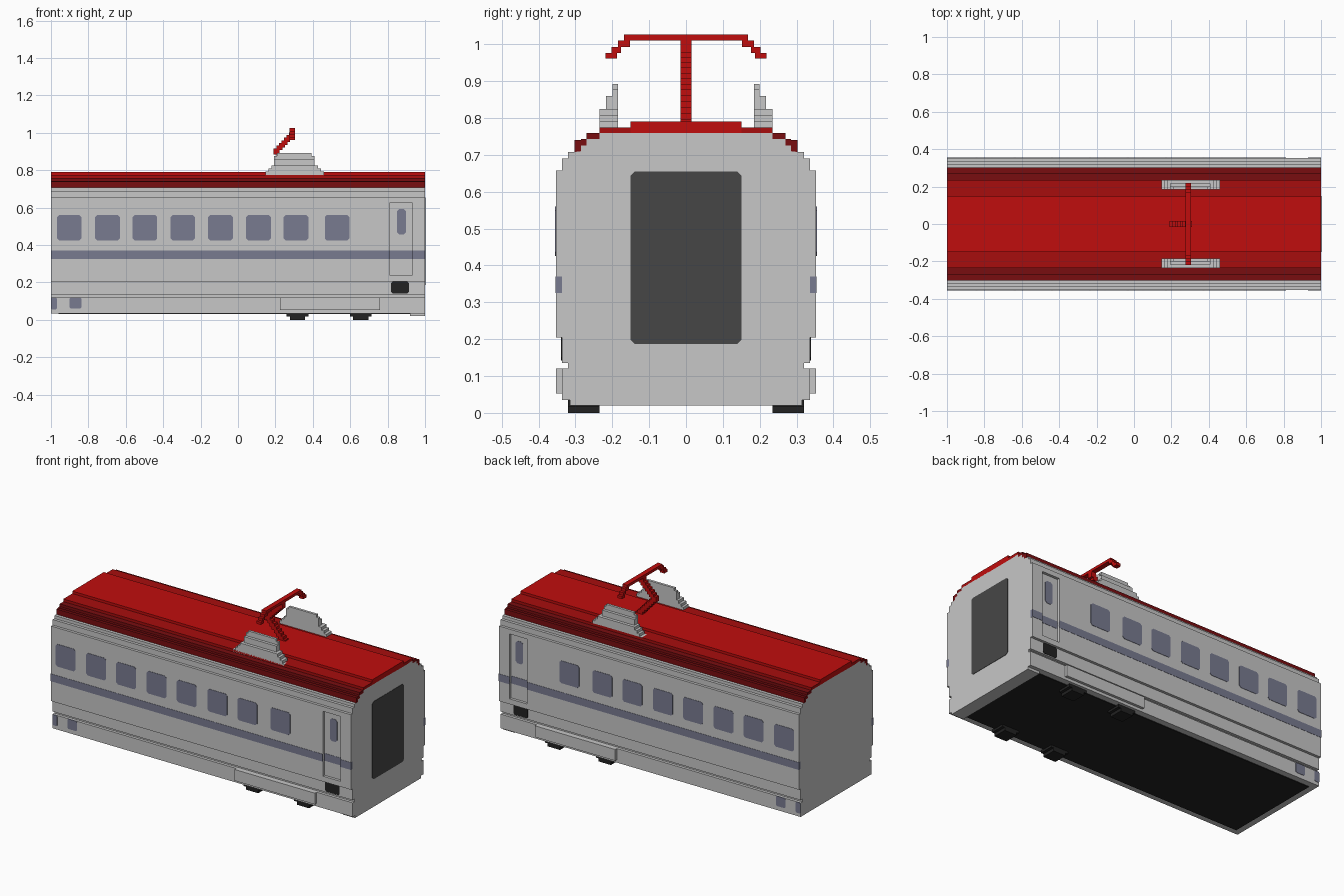
import bpy, bmesh

if "Cube" in bpy.data.objects:
    bpy.data.objects.remove(bpy.data.objects["Cube"], do_unlink=True)


def material(name, rgb):
    m = bpy.data.materials.new(name)
    m.use_nodes = True
    col = (*rgb, 1.0)
    m.diffuse_color = col
    m.node_tree.nodes["Principled BSDF"].inputs["Base Color"].default_value = col
    return m


GREY = material("light grey", (0.57, 0.57, 0.57))
RED = material("bright red", (0.53, 0.004, 0.004))
MID_RED = material("medium red", (0.39, 0.004, 0.004))
DARK_RED = material("dark red", (0.19, 0.004, 0.005))
BLUE = material("slate blue", (0.19, 0.198, 0.28))
BLACK = material("black", (0.016, 0.016, 0.016))
CHARCOAL = material("charcoal", (0.062, 0.062, 0.062))


def finish(name, bm, mat):
    bmesh.ops.recalc_face_normals(bm, faces=bm.faces)
    me = bpy.data.meshes.new(name)
    bm.to_mesh(me)
    bm.free()
    me.materials.append(mat)
    ob = bpy.data.objects.new(name, me)
    bpy.context.collection.objects.link(ob)
    return ob


def boxes(name, mat, items, mirror=False):
    """Boxes (x0, x1, y0, y1, z0, z1) in one object, optionally mirrored in y."""
    bm = bmesh.new()
    for x0, x1, y0, y1, z0, z1 in items:
        spans = [(y0, y1), (-y1, -y0)] if mirror else [(y0, y1)]
        for a, b in spans:
            verts = bmesh.ops.create_cube(bm, size=1)["verts"]
            for v in verts:
                v.co = ((x0 + x1) / 2 + v.co.x * (x1 - x0),
                        (a + b) / 2 + v.co.y * (b - a),
                        (z0 + z1) / 2 + v.co.z * (z1 - z0))
    return finish(name, bm, mat)


def extrude(bm, pts, offset):
    """Extrude a closed loop of 3D points into a solid."""
    f = bm.faces.new([bm.verts.new(p) for p in pts])
    new = bmesh.ops.extrude_face_region(bm, geom=[f], use_keep_orig=True)["geom"]
    for v in new:
        if isinstance(v, bmesh.types.BMVert):
            v.co.x += offset[0]
            v.co.y += offset[1]


def rounded(a0, a1, b0, b1, c=0.011):
    """Rectangle with clipped corners."""
    return [(a0 + c, b0), (a1 - c, b0), (a1, b0 + c), (a1, b1 - c),
            (a1 - c, b1), (a0 + c, b1), (a0, b1 - c), (a0, b0 + c)]


def side_panes(name, mat, rects, y, c=0.011):
    """Thin clipped plates on both long sides."""
    bm = bmesh.new()
    for r in rects:
        for s in (-1, 1):
            extrude(bm, [(a, s * (y - 0.002), b) for a, b in rounded(*r, c)], (0, s * 0.004))
    return finish(name, bm, mat)


# Stepped carriage shell
half = [(0.337, 0.035), (0.337, 0.12), (0.32, 0.12), (0.32, 0.136), (0.337, 0.136),
        (0.337, 0.69), (0.32, 0.69), (0.32, 0.708), (0.302, 0.708), (0.285, 0.71),
        (0.285, 0.725), (0.27, 0.725), (0.27, 0.743), (0.235, 0.743), (0.235, 0.759)]
profile = half + [(-y, z) for y, z in reversed(half)]
bm = bmesh.new()
extrude(bm, [(-1, y, z) for y, z in profile], (2, 0))
finish("carriage_shell", bm, GREY)

# Outer side cladding, leaving the doorway recessed
D0, D1, DB, DT = 0.813, 0.93, 0.237, 0.628
boxes("side_cladding", GREY, [
    (-1, D0, 0.33, 0.353, 0.205, 0.657),
    (D1, 1, 0.33, 0.353, 0.205, 0.657),
    (D0, D1, 0.33, 0.353, 0.205, DB),
    (D0, D1, 0.33, 0.353, DT, 0.657)], mirror=True)

# Skirt panels and lower end sill
boxes("skirt_panel", GREY, [(0.225, 0.76, 0.33, 0.353, 0.052, 0.12)], mirror=True)
boxes("end_sill", GREY, [(0.92, 1, -0.315, 0.315, 0.02, 0.04)])

# Stripe and windows on the sides
boxes("side_stripe", BLUE, [(-1.001, D0, 0.337, 0.3545, 0.325, 0.37),
                            (D1, 1.001, 0.337, 0.3545, 0.325, 0.37),
                            (D0, D1, 0.33, 0.3385, 0.325, 0.37)], mirror=True)
centres = [-0.902, -0.698, -0.498, -0.295, -0.094, 0.11, 0.31, 0.53]
side_panes("side_windows", BLUE, [(c - 0.066, c + 0.066, 0.425, 0.56) for c in centres], 0.353)
side_panes("door_windows", BLUE, [(0.85, 0.898, 0.457, 0.592)], 0.337)
side_panes("skirt_markings", BLUE, [(-1, -0.968, 0.055, 0.12), (-0.9, -0.837, 0.06, 0.12)],
           0.337, 0.006)
side_panes("door_steps", BLACK, [(0.818, 0.914, 0.142, 0.205)], 0.337, 0.008)

# Gangway panel on one end
bm = bmesh.new()
extrude(bm, [(0.998, y, z) for y, z in rounded(-0.15, 0.15, 0.187, 0.655)], (0.004, 0))
finish("gangway_panel", bm, CHARCOAL)

# Underfloor and stepped wheels
boxes("underfloor", BLACK, [(-0.96, 0.92, -0.3, 0.3, 0.031, 0.04)])
wheels = []
for c in (0.318, 0.657):
    wheels += [(c - 0.058, c + 0.058, 0.235, 0.32, 0.018, 0.04),
               (c - 0.041, c + 0.041, 0.235, 0.32, 0.0, 0.018)]
boxes("wheels", BLACK, wheels, mirror=True)

# Stepped roof strips
boxes("roof_centre", RED, [(-1, 1, -0.15, 0.15, 0.757, 0.79)])
boxes("roof_shoulders", MID_RED, [(-1, 1, 0.15, 0.235, 0.757, 0.775)], mirror=True)
boxes("roof_edges", DARK_RED, [(-1, 1, 0.285, 0.302, 0.708, 0.74),
                               (-1, 1, 0.268, 0.285, 0.725, 0.743),
                               (-1, 1, 0.235, 0.27, 0.743, 0.759)], mirror=True)

# Stepped side shields around the current collector
shield = [(0.13, 0.475, 0.235, 0.757, 0.775), (0.147, 0.46, 0.235, 0.775, 0.792),
          (0.162, 0.443, 0.235, 0.792, 0.808), (0.178, 0.427, 0.235, 0.808, 0.825),
          (0.192, 0.408, 0.217, 0.825, 0.86), (0.192, 0.408, 0.2, 0.86, 0.877),
          (0.208, 0.393, 0.2, 0.877, 0.892)]
boxes("collector_shields", GREY,
      [(x0, x1, 0.185, y1, z0, z1) for x0, x1, y1, z0, z1 in shield], mirror=True)

# Bent collector arm built of short steps
arm = []
for (xa, za), (xb, zb), n in (((0.31, 0.785), (0.207, 0.897), 7), ((0.207, 0.905), (0.29, 0.99), 6)):
    for i in range(n + 1):
        x, z = xa + (xb - xa) * i / n, za + (zb - za) * i / n
        arm.append((x - 0.016, x + 0.016, -0.015, 0.015, z - 0.012, z + 0.012))
arm.append((0.275, 0.305, -0.015, 0.015, 0.98, 1.012))
boxes("collector_arm", RED, arm)

# Collector bar with drooping horns
boxes("collector_bar", RED, [(0.275, 0.305, -0.168, 0.168, 1.01, 1.026)])
boxes("collector_horns", RED, [(0.275, 0.305, 0.152, 0.185, 0.993, 1.01),
                               (0.275, 0.305, 0.177, 0.202, 0.977, 0.993),
                               (0.275, 0.305, 0.187, 0.218, 0.961, 0.977)], mirror=True)
